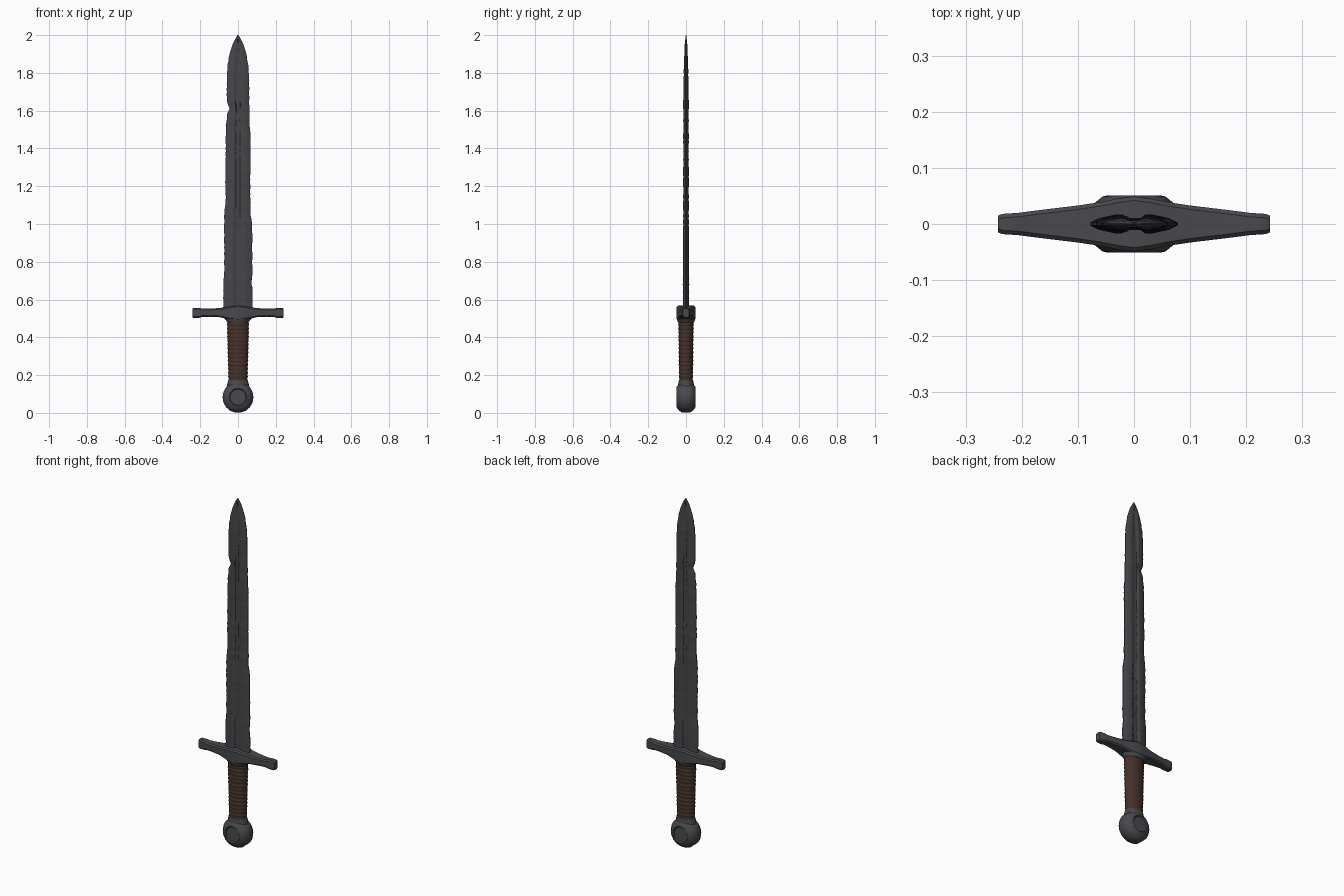
import bpy, bmesh, math, random

if "Cube" in bpy.data.objects:
    bpy.data.objects.remove(bpy.data.objects["Cube"])

random.seed(4)


def material(name, col):
    m = bpy.data.materials.new(name)
    m.diffuse_color = (*col, 1)
    m.use_nodes = True
    m.node_tree.nodes["Principled BSDF"].inputs["Base Color"].default_value = m.diffuse_color
    return m


STEEL = material("dark steel", (0.062, 0.062, 0.07))
FITTING = material("grey fittings", (0.066, 0.067, 0.075))
LEATHER = material("brown leather", (0.058, 0.031, 0.022))


def loft(name, rings, mat, angle=35):
    """Skin a list of equal-length closed rings and cap both ends."""
    bm = bmesh.new()
    vs = [[bm.verts.new(p) for p in r] for r in rings]
    n = len(vs[0])
    for a, b in zip(vs, vs[1:]):
        for i in range(n):
            bm.faces.new((a[i], a[(i + 1) % n], b[(i + 1) % n], b[i]))
    bm.faces.new(vs[0])
    bm.faces.new(vs[-1])
    bmesh.ops.remove_doubles(bm, verts=bm.verts, dist=1e-5)
    bmesh.ops.recalc_face_normals(bm, faces=bm.faces)
    me = bpy.data.meshes.new(name)
    bm.to_mesh(me)
    bm.free()
    ob = bpy.data.objects.new(name, me)
    bpy.context.collection.objects.link(ob)
    me.materials.append(mat)
    bpy.ops.object.select_all(action='DESELECT')
    bpy.context.view_layer.objects.active = ob
    ob.select_set(True)
    bpy.ops.object.shade_smooth_by_angle(angle=math.radians(angle))
    return ob


def sample(table, t):
    """Linear interpolation through (position, value) pairs."""
    for (a, va), (b, vb) in zip(table, table[1:]):
        if t <= b:
            return va + (vb - va) * max(0, t - a) / (b - a)
    return table[-1][1]


# blade: fullered section, battered edges with a few nicks
tip = [(1.75, 0.059), (1.84, 0.055), (1.90, 0.045), (1.95, 0.029), (1.98, 0.015), (2.0, 0.002)]
left = [(0.53, 0.077), (0.70, 0.077), (0.72, 0.073), (1.05, 0.073), (1.15, 0.064), (1.18, 0.067),
        (1.52, 0.064), (1.58, 0.058), (1.61, 0.045), (1.65, 0.059)] + tip
right = [(0.53, 0.077), (0.66, 0.077), (0.69, 0.071), (0.73, 0.076), (1.02, 0.074), (1.04, 0.068),
         (1.20, 0.064), (1.48, 0.066), (1.52, 0.061)] + tip
thick = [(0.53, 0.017), (1.7, 0.014), (1.85, 0.011), (1.95, 0.007), (2.0, 0.001)]
section = [(1, 0.15), (0.8, 0.6), (0.4, 1.0), (0.27, 0.95), (0.17, 0.6),
           (-0.17, 0.6), (-0.27, 0.95), (-0.4, 1.0), (-0.8, 0.6), (-1, 0.15)]
rings = []
for k in range(99):
    z = 0.53 + 1.47 * k / 98
    wear = 0 if z > 1.9 else 0.0015
    wl = sample(left, z) + random.uniform(-wear, wear)
    wr = sample(right, z) + random.uniform(-wear, wear)
    t = sample(thick, z) * random.uniform(0.9, 1.06)
    half = [((wr if u > 0 else wl) * u, t * v) for u, v in section]
    rings.append([(x, y, z) for x, y in half] + [(x, -y, z) for x, y in reversed(half)])
loft("blade", rings, STEEL)

# crossguard: bevelled bar, swollen in the middle and flared at the tips
bar = [(0, 0.049, 0.490, 0.568), (0.03, 0.045, 0.492, 0.566), (0.06, 0.039, 0.498, 0.560),
       (0.10, 0.033, 0.507, 0.555), (0.15, 0.027, 0.509, 0.552), (0.19, 0.022, 0.508, 0.552),
       (0.205, 0.020, 0.503, 0.556), (0.235, 0.018, 0.502, 0.556), (0.242, 0.015, 0.506, 0.552)]
full = [(-x, *r) for x, *r in reversed(bar[1:])] + bar
rings = []
for x, y, lo, hi in full:
    c = 0.007
    rings.append([(x, y, lo + c), (x, y, hi - c), (x, y - c, hi), (x, c - y, hi),
                  (x, -y, hi - c), (x, -y, lo + c), (x, c - y, lo), (x, y - c, lo)])
loft("crossguard", rings, FITTING)


def oval(rx, ry, z, n=20):
    return [(rx * math.cos(i * math.tau / n), ry * math.sin(i * math.tau / n), z) for i in range(n)]


# collar below the guard
loft("guard_collar", [oval(0.055, 0.041, 0.478), oval(0.062, 0.046, 0.488), oval(0.078, 0.049, 0.508)], FITTING)

# leather grip with wound ridges
rings = []
turns = 15
for k in range(turns * 4 + 1):
    s = k / (turns * 4)
    ridge = 0.0018 * math.sin(k * math.pi / 2) + random.uniform(-0.0005, 0.0005)
    rings.append(oval(0.050 + 0.008 * s + ridge, 0.036 + 0.004 * s + ridge, 0.165 + 0.32 * s))
loft("grip", rings, LEATHER, 60)

# pommel neck
loft("pommel_neck", [oval(0.058, 0.042, 0.125), oval(0.058, 0.042, 0.150), oval(0.052, 0.038, 0.172)], FITTING)

# wheel pommel, turned about the y axis
profile = [(0.042, -0.046), (0.047, -0.051), (0.056, -0.049), (0.072, -0.036), (0.082, -0.020),
           (0.082, 0.020), (0.072, 0.036), (0.056, 0.049), (0.047, 0.051), (0.042, 0.046)]
loft("pommel", [[(r * math.cos(i * math.tau / 18), y, 0.083 + r * 1.01 * math.sin(i * math.tau / 18))
                 for i in range(18)] for r, y in profile], FITTING, 40)
